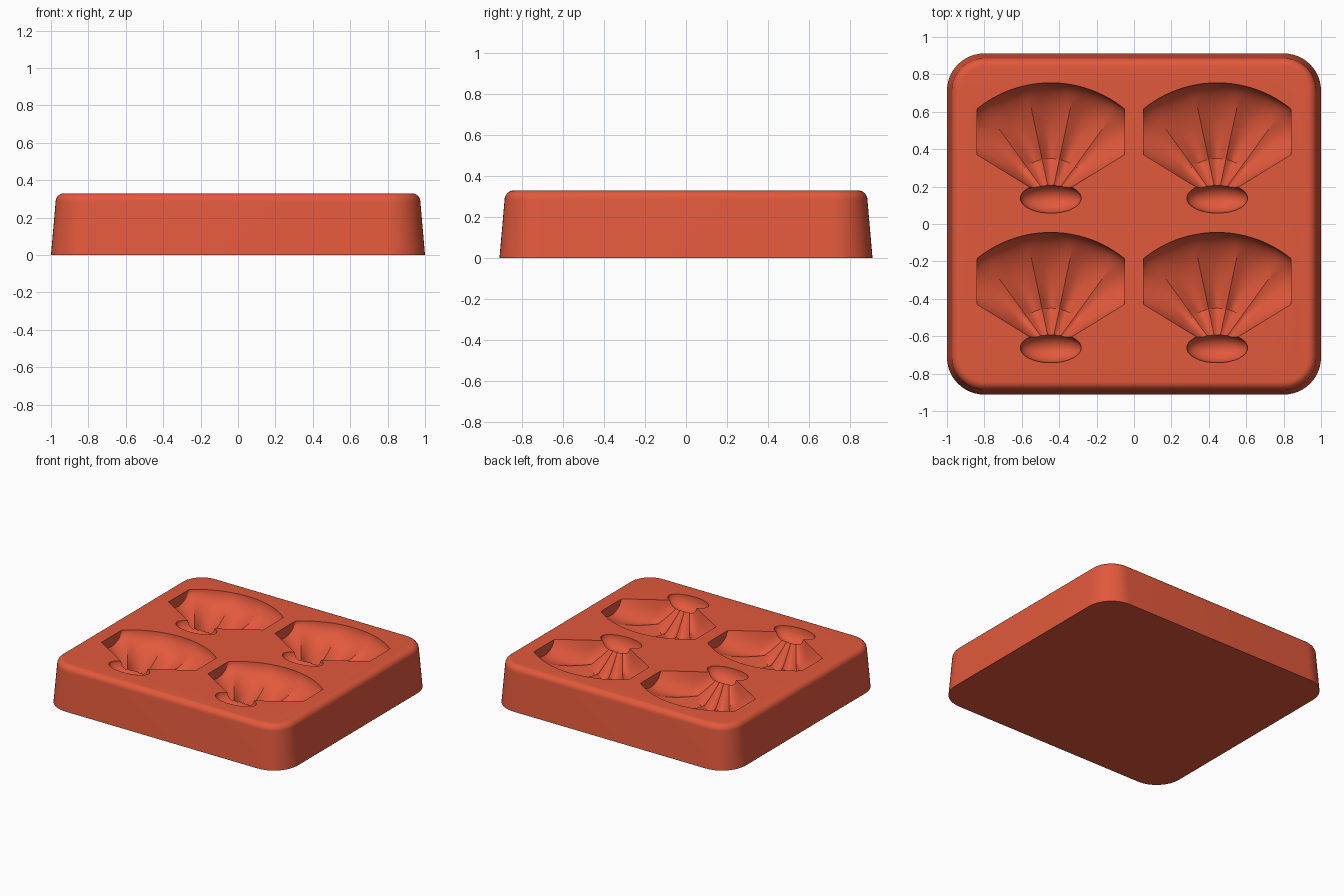
import bpy, bmesh, math

if "Cube" in bpy.data.objects:
    bpy.data.objects.remove(bpy.data.objects["Cube"], do_unlink=True)

TOP = 0.33
APEX_Y = 0.128          # centre of each fan, relative to its row
FAN_R = 0.627
SIDE_X = 0.395
EDGES = [math.radians(a) for a in (-58.5, -36, -12, 12, 36, 58.5)]
CENTRES = [(x, y) for x in (-0.445, 0.445) for y in (0, -0.8)]

terracotta = bpy.data.materials.new("terracotta_red")
terracotta.use_nodes = True
colour = (0.76, 0.1, 0.045, 1)
terracotta.diffuse_color = colour
terracotta.node_tree.nodes["Principled BSDF"].inputs["Base Color"].default_value = colour


def make_object(name, bm):
    bmesh.ops.recalc_face_normals(bm, faces=bm.faces)
    mesh = bpy.data.meshes.new(name)
    bm.to_mesh(mesh)
    bm.free()
    mesh.materials.append(terracotta)
    obj = bpy.data.objects.new(name, mesh)
    bpy.context.collection.objects.link(obj)
    return obj


def bridge(bm, a, b):
    for i in range(len(a)):
        k = (i + 1) % len(a)
        bm.faces.new((a[i], a[k], b[k], b[i]))


# Tapered block with rounded corners and a rounded top rim
def rounded_ring(bm, inset, z, radius=0.2, steps=12):
    ring = []
    for q, (sx, sy) in enumerate(((1, 1), (-1, 1), (-1, -1), (1, -1))):
        for s in range(steps + 1):
            a = math.pi / 2 * (q + s / steps)
            r = radius - inset
            ring.append(bm.verts.new((sx * (1 - radius) + r * math.cos(a),
                                      sy * (0.912 - radius) + r * math.sin(a), z)))
    return ring


def make_block():
    bm = bmesh.new()
    profile = [(0, 0)]
    for s in range(9):
        a = math.pi / 2 * s / 8
        profile.append((0.07 - 0.045 * math.cos(a), TOP - 0.045 + 0.045 * math.sin(a)))
    rings = [rounded_ring(bm, i, z) for i, z in profile]
    for a, b in zip(rings, rings[1:]):
        bridge(bm, a, b)
    bm.faces.new(rings[0])
    bm.faces.new(rings[-1])
    return make_object("mould_block", bm)


# Depth of the ribbed fan hollow at a given radius and angle
def fan_depth(r, angle, lobe):
    rise = min(1, max(0, (r - 0.05) / 0.17)) ** 0.8
    fall = math.sqrt(max(0, 1 - (max(0, r - 0.2) / (FAN_R - 0.2)) ** 2))
    side = math.sqrt(max(0, 1 - (angle / EDGES[-1]) ** 2))
    rib = 0.83 + 0.17 * math.sin(math.pi * lobe)
    return 0.22 * rise * fall * side * rib


def add_fan(bm, cx, cy, rows=24, per_lobe=8):
    angles = []
    for a, b in zip(EDGES, EDGES[1:]):
        angles += [(a + (b - a) * s / per_lobe, s / per_lobe) for s in range(per_lobe)]
    angles.append((EDGES[-1], 1))
    low, high = [], []
    for angle, lobe in angles:
        reach = min(FAN_R, SIDE_X / max(abs(math.sin(angle)), 0.01))
        low_row, high_row = [], []
        for j in range(rows + 1):
            t = math.sin(math.pi / 2 * j / rows)
            r = 0.03 + (reach - 0.03) * t
            x, y = cx + r * math.sin(angle), cy + APEX_Y + r * math.cos(angle)
            low_row.append(bm.verts.new((x, y, TOP + 0.001 - fan_depth(r, angle, lobe))))
            high_row.append(bm.verts.new((x, y, TOP + 0.1)))
        low.append(low_row)
        high.append(high_row)
    for grid in (low, high):
        for a, b in zip(grid, grid[1:]):
            for j in range(rows):
                bm.faces.new((a[j], a[j + 1], b[j + 1], b[j]))

    def border(g):
        return (g[0] + [row[-1] for row in g[1:]] + g[-1][-2::-1]
                + [row[0] for row in g[-2:0:-1]])
    bridge(bm, border(low), border(high))


def make_fans():
    bm = bmesh.new()
    for x, y in CENTRES:
        add_fan(bm, x, y)
    return make_object("fan_cutter", bm)


# Oval bowl at the hinge of each fan
def make_bowls():
    bm = bmesh.new()
    for x, y in CENTRES:
        new = bmesh.ops.create_uvsphere(bm, u_segments=40, v_segments=21, radius=1)["verts"]
        bmesh.ops.scale(bm, vec=(0.163, 0.08, 0.1), verts=new)
        bmesh.ops.translate(bm, vec=(x, y + 0.138, TOP), verts=new)
    return make_object("bowl_cutter", bm)


block = make_block()
bpy.context.view_layer.objects.active = block
for cutter in (make_fans(), make_bowls()):
    cutter.hide_render = True
    mod = block.modifiers.new("hollow", "BOOLEAN")
    mod.operation = "DIFFERENCE"
    mod.solver = "EXACT"
    mod.object = cutter
    bpy.ops.object.modifier_apply(modifier=mod.name)
    bpy.data.objects.remove(cutter, do_unlink=True)

bpy.ops.object.select_all(action="DESELECT")
block.select_set(True)
bpy.ops.object.shade_smooth_by_angle(angle=math.radians(25))
